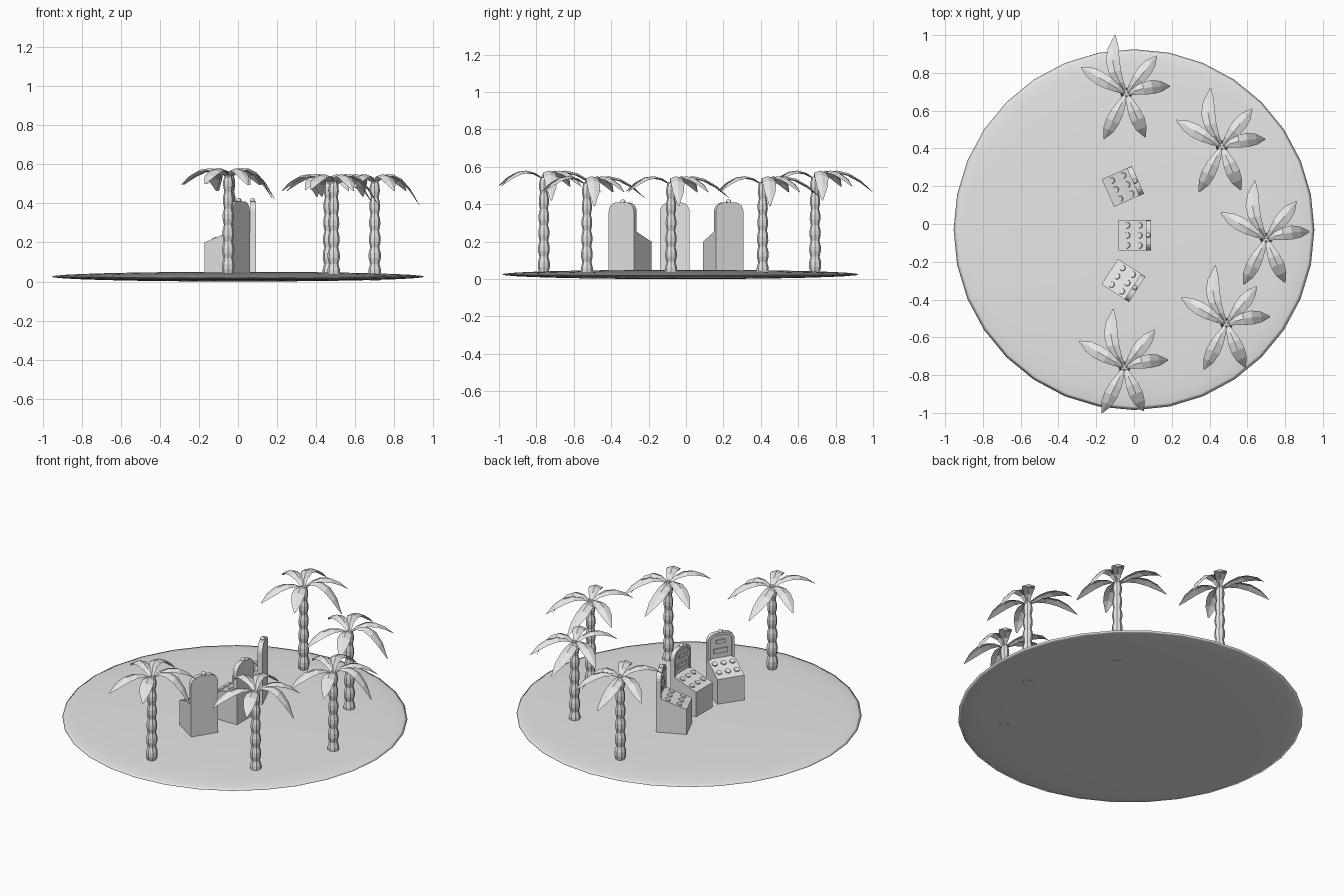
import bpy
import bmesh
from math import sin, cos, pi, radians
from mathutils import Matrix, Vector

cube = bpy.data.objects.get("Cube")
if cube:
    bpy.data.objects.remove(cube, do_unlink=True)

grey = bpy.data.materials.new("plain_grey")
grey.use_nodes = True
GREY = (0.8, 0.8, 0.8, 1.0)
grey.diffuse_color = GREY
grey.node_tree.nodes["Principled BSDF"].inputs["Base Color"].default_value = GREY


def mesh_from(bm, name, smooth=False):
    mesh = bpy.data.meshes.new(name)
    for f in bm.faces:
        f.smooth = smooth
    bm.to_mesh(mesh)
    bm.free()
    mesh.materials.append(grey)
    return mesh


def place(mesh, name, location=(0, 0, 0), turn=0.0):
    ob = bpy.data.objects.new(name, mesh)
    ob.location = location
    ob.rotation_euler.z = turn
    bpy.context.collection.objects.link(ob)
    return ob


def box(bm, size, centre):
    m = Matrix.Translation(centre) @ Matrix.Diagonal((*size, 1))
    bmesh.ops.create_cube(bm, size=1, matrix=m)


def prism(bm, outline, direction):
    """Extrude a closed outline; returns the face at the start."""
    start = bm.faces.new([bm.verts.new(p) for p in outline])
    cap = bm.faces.new([bm.verts.new(Vector(p) + Vector(direction)) for p in reversed(outline)])
    a, b = list(start.verts), list(reversed(cap.verts))
    for i in range(len(a)):
        j = (i + 1) % len(a)
        bm.faces.new((a[j], a[i], b[i], b[j]))
    return start


# Island: a flattened sphere
bm = bmesh.new()
bmesh.ops.create_uvsphere(bm, u_segments=32, v_segments=16, radius=1,
                          matrix=Matrix.Diagonal((0.955, 0.955, 0.025, 1)))
place(mesh_from(bm, "island", smooth=True), "island", (0, -0.03, 0.025))


# Palm trunk: lathe with bulging segments
def make_trunk():
    bm = bmesh.new()
    segments, sides, height = 6, 8, 0.51
    shape = ((0.0, 0.76), (0.35, 1.0), (0.65, 1.0))
    rings = []
    for s in range(segments):
        for part, width in shape:
            t = (s + part) / segments
            rings.append((t * height, width * (0.033 - 0.008 * t)))
    rings.append((height, 0.017))
    loops = []
    for z, r in rings:
        loops.append([bm.verts.new((r * cos(2 * pi * k / sides), r * sin(2 * pi * k / sides), z))
                      for k in range(sides)])
    for lo, hi in zip(loops, loops[1:]):
        for k in range(sides):
            n = (k + 1) % sides
            bm.faces.new((lo[k], lo[n], hi[n], hi[k]))
    bm.faces.new(loops[-1])
    bm.faces.new(list(reversed(loops[0])))
    return mesh_from(bm, "palm_trunk")


# Palm crown: drooping fronds folded along a central ridge
FRONDS = (  # tip x, tip y, drop of the tip, sideways bend
    (-0.06, 0.31, 0.07, 0.04),
    (0.16, 0.20, 0.04, 0.0),
    (0.23, 0.04, 0.115, 0.012),
    (0.10, -0.23, 0.04, 0.0),
    (-0.12, -0.24, 0.035, 0.0),
    (-0.24, 0.14, 0.04, 0.0),
)
WIDTHS = (0.007, 0.021, 0.033, 0.037, 0.029, 0.003)


def make_crown():
    bm = bmesh.new()
    for tx, ty, drop, bend in FRONDS:
        along = Vector((tx, ty, 0))
        side = Vector((-ty, tx, 0)).normalized()
        fall = (0.045 + 0.4 * drop) / 0.24
        rows = []
        for i, w in enumerate(WIDTHS):
            t = i / (len(WIDTHS) - 1)
            mid = along * t + side * bend * sin(pi * t)
            mid.z = (fall - drop) * t - fall * t * t
            edge = Vector((0, 0, -0.35 * w))
            rows.append([bm.verts.new(p) for p in
                         (mid + side * w + edge, mid, mid - side * w + edge)])
        for a, b in zip(rows, rows[1:]):
            for k in range(2):
                bm.faces.new((a[k], a[k + 1], b[k + 1], b[k]))
    return mesh_from(bm, "palm_crown")


def make_nuts():
    bm = bmesh.new()
    for k in range(3):
        a = 2 * pi * k / 3 + 0.5
        bmesh.ops.create_icosphere(bm, subdivisions=1, radius=0.011,
                                   matrix=Matrix.Translation((0.012 * cos(a), 0.012 * sin(a), 0)))
    return mesh_from(bm, "palm_nuts")


trunk, crown, nuts = make_trunk(), make_crown(), make_nuts()
PALMS = ((-0.04, 0.69, 0.03), (0.465, 0.41, 0), (0.70, -0.08, 0),
         (0.49, -0.53, 0), (-0.05, -0.76, 0.03))
for x, y, lift in PALMS:
    place(trunk, "palm_trunk", (x, y, 0.005 + lift))
    place(crown, "palm_crown", (x, y, 0.505 + lift))
    place(nuts, "palm_nuts", (x, y, 0.508 + lift))


# Game cabinet: upright back board with a recessed arched front
HALF, TOP, FLOOR, CORNER = 0.08, 0.41, 0.035, 0.05


def make_back_board():
    bm = bmesh.new()
    outline = [(0.06, HALF, FLOOR)]
    for sign, start in ((1, 0), (-1, 90)):
        for k in range(6):
            a = radians(start + 18 * k)
            outline.append((0.06, sign * (HALF - CORNER) + CORNER * cos(a),
                            TOP - CORNER + CORNER * sin(a)))
    outline.append((0.06, -HALF, FLOOR))
    front = prism(bm, outline, (0.028, 0, 0))
    bmesh.ops.recalc_face_normals(bm, faces=bm.faces)
    bmesh.ops.inset_individual(bm, faces=[front], thickness=0.016)
    ret = bmesh.ops.extrude_discrete_faces(bm, faces=[front])
    bmesh.ops.translate(bm, verts=ret["faces"][0].verts, vec=(0.009, 0, 0))
    return mesh_from(bm, "back_board")


# Cabinet body with a sloping desk
def make_body():
    bm = bmesh.new()
    outline = ((-0.085, -HALF, FLOOR), (0.072, -HALF, FLOOR),
               (0.072, -HALF, 0.257), (-0.085, -HALF, 0.2))
    prism(bm, outline, (0, 2 * HALF, 0))
    bmesh.ops.recalc_face_normals(bm, faces=bm.faces)
    return mesh_from(bm, "cabinet_body")


# Round buttons on the desk
def make_buttons():
    bm = bmesh.new()
    slope = (0.257 - 0.2) / 0.157
    tilt = Matrix.Rotation(-slope, 4, 'Y')
    for x in (-0.039, 0.026):
        for y in (-0.053, 0, 0.053):
            z = 0.2 + slope * (x + 0.085) + 0.002
            bmesh.ops.create_cone(bm, cap_ends=True, segments=12, radius1=0.017, radius2=0.015,
                                  depth=0.009, matrix=Matrix.Translation((x, y, z)) @ tilt)
    return mesh_from(bm, "desk_buttons")


# Display and slot plates on the board
def make_plates():
    bm = bmesh.new()
    box(bm, (0.008, 0.055, 0.022), (0.066, 0, 0.355))
    box(bm, (0.008, 0.085, 0.028), (0.066, 0, 0.30))
    return mesh_from(bm, "board_plates")


# Lamp on top of the board
def make_lamp():
    bm = bmesh.new()
    bmesh.ops.create_uvsphere(bm, u_segments=12, v_segments=8, radius=0.013)
    return mesh_from(bm, "top_lamp", smooth=True)


parts = [(make_back_board(), 0), (make_body(), 0), (make_buttons(), 0),
         (make_plates(), 0), (make_lamp(), TOP + 0.004)]
CABINETS = ((-0.06, 0.198, 24), (0.003, -0.06, 0), (-0.057, -0.298, -33))
for x, y, turn in CABINETS:
    for mesh, z in parts:
        dx = 0.072 if mesh.name.startswith("top_lamp") else 0
        a = radians(turn)
        place(mesh, mesh.name, (x + dx * cos(a), y + dx * sin(a), z), a)
